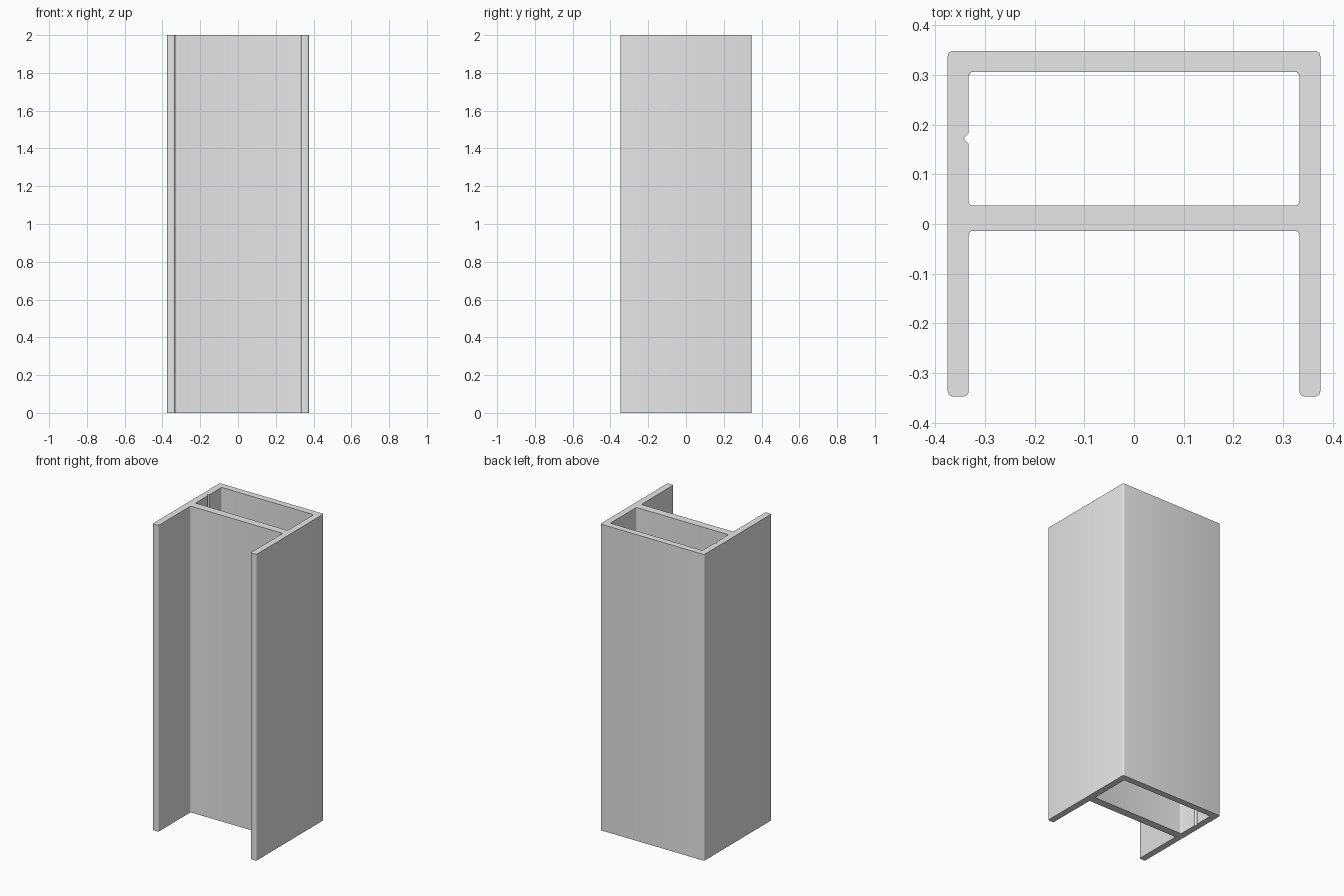
import bpy
import bmesh
import math
from mathutils import Vector

cube = bpy.data.objects.get("Cube")
if cube:
    bpy.data.objects.remove(cube, do_unlink=True)

HEIGHT = 2.0
OUT_X, IN_X = 0.375, 0.333          # outer and inner faces of the side walls
FRONT, BACK = -0.347, 0.348         # depth limits
BACK_IN = 0.306                     # inner face of the back wall
WEB_BACK, WEB_FRONT = 0.037, -0.014 # faces of the cross web
GROOVE_Y, GROOVE = 0.172, 0.011     # V groove in the right inner wall
R_OUT, R_IN = 0.010, 0.008


def rounded(corners, steps=4):
    """Outline with right-angle corners (x, y, radius) filleted."""
    points = []
    for i, (x, y, r) in enumerate(corners):
        p = Vector((x, y, 0))
        if r == 0:
            points.append(p)
            continue
        a = (Vector((*corners[i - 1][:2], 0)) - p).normalized()
        b = (Vector((*corners[(i + 1) % len(corners)][:2], 0)) - p).normalized()
        for k in range(steps + 1):
            t = math.pi / 2 * k / steps
            points.append(p + r * (a * (1 - math.sin(t)) + b * (1 - math.cos(t))))
    return points


def add_loop(bm, points):
    verts = [bm.verts.new(p) for p in points]
    return [bm.edges.new((v, verts[(i + 1) % len(verts)])) for i, v in enumerate(verts)]


# Outer outline: back wall, two side walls and the open front channel
outer = [(-OUT_X, FRONT, R_OUT), (-IN_X, FRONT, R_OUT),
         (-IN_X, WEB_FRONT, R_IN), (IN_X, WEB_FRONT, R_IN),
         (IN_X, FRONT, R_OUT), (OUT_X, FRONT, R_OUT),
         (OUT_X, BACK, R_OUT), (-OUT_X, BACK, R_OUT)]

# Closed chamber with its small V groove
chamber = [(-IN_X, WEB_BACK, R_IN), (IN_X, WEB_BACK, R_IN),
           (IN_X, BACK_IN, R_IN), (-IN_X, BACK_IN, R_IN),
           (-IN_X, GROOVE_Y + GROOVE, 0), (-IN_X - GROOVE, GROOVE_Y, 0),
           (-IN_X, GROOVE_Y - GROOVE, 0)]

# Fill the section and extrude it upward
bm = bmesh.new()
edges = add_loop(bm, rounded(outer)) + add_loop(bm, rounded(chamber))
bmesh.ops.triangle_fill(bm, edges=edges, use_beauty=True, normal=(0, 0, 1))
result = bmesh.ops.extrude_face_region(bm, geom=bm.faces[:], use_keep_orig=True)
top = [g for g in result["geom"] if isinstance(g, bmesh.types.BMVert)]
bmesh.ops.translate(bm, verts=top, vec=(0, 0, HEIGHT))
bmesh.ops.recalc_face_normals(bm, faces=bm.faces[:])

mesh = bpy.data.meshes.new("extruded_profile")
bm.to_mesh(mesh)
bm.free()
profile = bpy.data.objects.new("extruded_profile", mesh)
bpy.context.collection.objects.link(profile)

# Plain grey metal
grey = bpy.data.materials.new("light_grey")
grey.use_nodes = True
colour = (0.8, 0.8, 0.8, 1)
grey.diffuse_color = colour
grey.node_tree.nodes["Principled BSDF"].inputs["Base Color"].default_value = colour
mesh.materials.append(grey)

# Soft fillets, crisp section ends
bpy.ops.object.select_all(action="DESELECT")
profile.select_set(True)
bpy.context.view_layer.objects.active = profile
bpy.ops.object.shade_smooth_by_angle(angle=math.radians(30))
